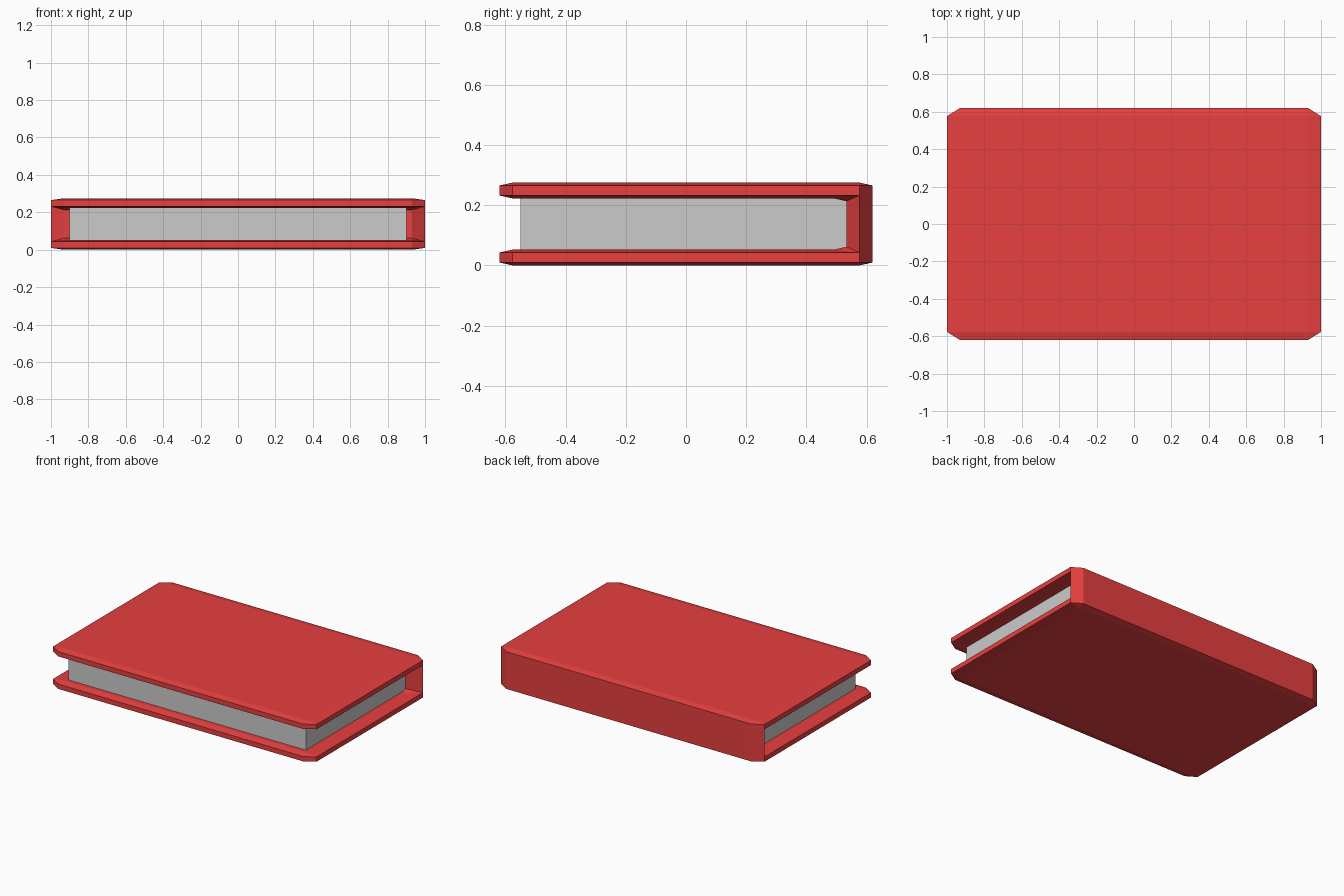
import bpy, bmesh

if "Cube" in bpy.data.objects:
    bpy.data.objects.remove(bpy.data.objects["Cube"])

HALF = (1.0, 0.62, 0.1375)   # half size of the closed book

red = bpy.data.materials.new("cover_red")
red.diffuse_color = (0.8, 0.05, 0.05, 1)
red.use_nodes = True
red.node_tree.nodes["Principled BSDF"].inputs["Base Color"].default_value = red.diffuse_color


def extrude_profile(name, profile, half_width):
    """Extrude a closed (y, z) profile along x, centred on x = 0."""
    bm = bmesh.new()
    face = bm.faces.new([bm.verts.new((-half_width, y, z)) for y, z in profile])
    out = bmesh.ops.extrude_face_region(bm, geom=[face])["geom"]
    verts = [g for g in out if isinstance(g, bmesh.types.BMVert)]
    bmesh.ops.translate(bm, verts=verts, vec=(2 * half_width, 0, 0))
    bmesh.ops.recalc_face_normals(bm, faces=bm.faces)
    mesh = bpy.data.meshes.new(name)
    bm.to_mesh(mesh)
    bm.free()
    obj = bpy.data.objects.new(name, mesh)
    bpy.context.collection.objects.link(obj)
    return obj


# Cover: C-shaped profile in unit space, bevelled, then squashed by object scale
inner_y, inner_z = 0.86, 0.62
cover = extrude_profile("cover", [
    (-1, -1), (1, -1), (1, 1), (-1, 1),
    (-1, inner_z), (inner_y, inner_z), (inner_y, -inner_z), (-1, -inner_z)], 1)
cover.scale = HALF
cover.location.z = HALF[2]
cover.data.materials.append(red)
bevel = cover.modifiers.new("chamfer", 'BEVEL')
bevel.width = 0.0695
bevel.segments = 1
bevel.limit_method = 'ANGLE'

# Pages: plain block tucked slightly into the boards and spine
pages = extrude_profile("pages", [
    (-0.55, 0.045), (0.55, 0.045), (0.55, 0.23), (-0.55, 0.23)], 0.9)
